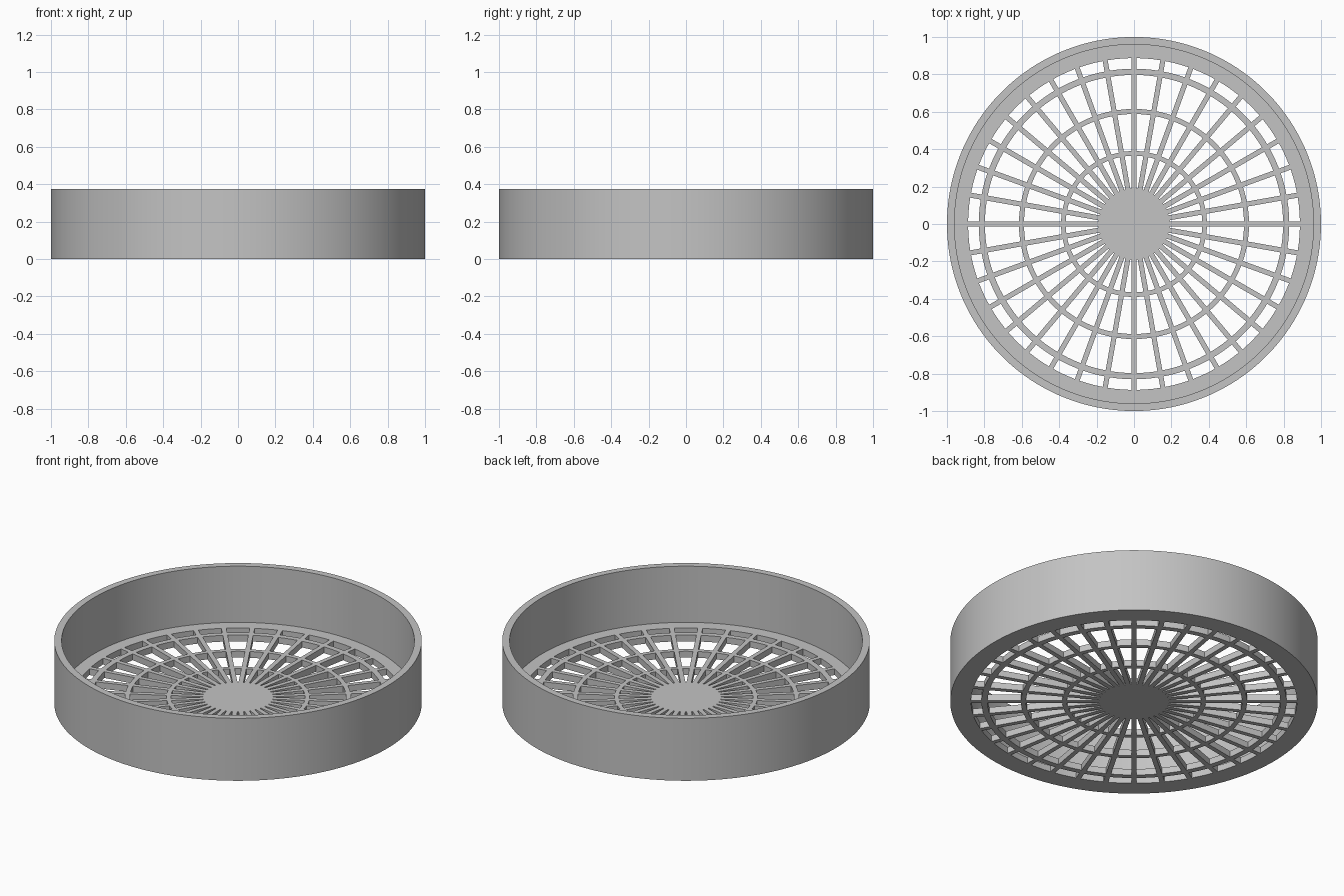
import bpy
import bmesh
from math import asin, cos, sin, radians

cube = bpy.data.objects.get("Cube")
if cube:
    bpy.data.objects.remove(cube, do_unlink=True)

SPOKES = 36
COLS = 4                      # columns per sector: one spoke, three in the gap
HALF_BAR = 0.0135
FLOOR, HEIGHT = 0.0375, 0.375
# Circle radii from hub to outer wall; bands 1, 3, 5 hold the concentric bars
RADII = [0.19, 0.365, 0.39, 0.588, 0.615, 0.797, 0.83, 0.887, 0.96, 1.0]
SOLID_BANDS = {1, 3, 5, 7, 8}
WALL_BAND = 8
STEP = radians(360 / SPOKES)


def circle(bm, r):
    """Points on a circle, lined up with the straight edges of the spokes."""
    half = asin(HALF_BAR / r) if r < 0.9 else STEP / COLS / 2
    gap = (STEP - 2 * half) / (COLS - 1)
    verts = []
    for s in range(SPOKES):
        for a in [-half] + [half + gap * i for i in range(COLS - 1)]:
            t = s * STEP + a
            verts.append(bm.verts.new((r * cos(t), r * sin(t), 0)))
    return verts


def raise_faces(bm, faces, z):
    """Extrude faces straight up to height z and return the raised faces."""
    new = bmesh.ops.extrude_face_region(bm, geom=faces)["geom"]
    for v in new:
        if isinstance(v, bmesh.types.BMVert):
            v.co.z = z
    return [f for f in new if isinstance(f, bmesh.types.BMFace)]


# Flat plan: hub, spokes, concentric bars and outer border
bm = bmesh.new()
rings = [circle(bm, r) for r in RADII]
bm.faces.new(rings[0])
n = SPOKES * COLS
for band, (inner, outer) in enumerate(zip(rings, rings[1:])):
    for i in range(n):
        if band in SOLID_BANDS or i % COLS == 0:
            j = (i + 1) % n
            bm.faces.new((inner[i], outer[i], outer[j], inner[j]))

# Floor thickness, keeping the underside
base = bm.faces[:]
top = raise_faces(bm, base, FLOOR)
bottom = bmesh.ops.contextual_create
if not any(f.is_valid and abs(f.calc_center_median().z) < 1e-6 and abs(f.normal.z) > 0.9
           for f in bm.faces):
    raise RuntimeError("underside missing")

# Upright wall raised from the outermost band
wall_min = RADII[WALL_BAND]
wall = [f for f in top if len(f.verts) == 4
        and min(v.co.xy.length for v in f.verts) > wall_min - 0.001]
raise_faces(bm, wall, HEIGHT)
bmesh.ops.delete(bm, geom=[f for f in wall if f.is_valid], context="FACES_ONLY")
bmesh.ops.recalc_face_normals(bm, faces=bm.faces[:])

mesh = bpy.data.meshes.new("strainer_tray")
bm.to_mesh(mesh)
bm.free()
tray = bpy.data.objects.new("strainer_tray", mesh)
bpy.context.collection.objects.link(tray)

# Plain grey plastic
mat = bpy.data.materials.new("plain_grey")
mat.use_nodes = True
grey = (0.55, 0.55, 0.55, 1)
mat.diffuse_color = grey
mat.node_tree.nodes["Principled BSDF"].inputs["Base Color"].default_value = grey
mesh.materials.append(mat)

bpy.context.view_layer.objects.active = tray
tray.select_set(True)
bpy.ops.object.shade_smooth_by_angle(angle=radians(30))
